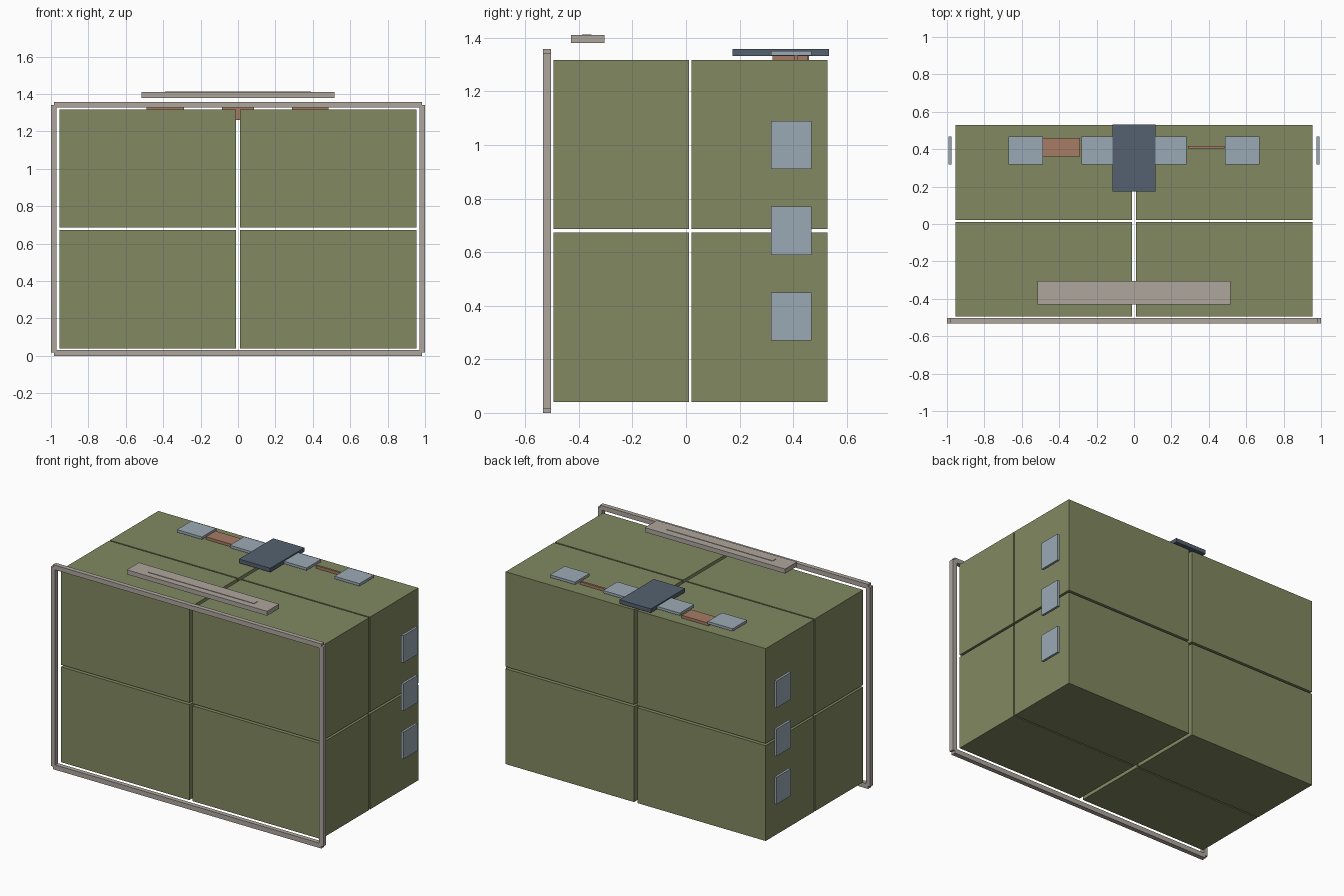
import bpy

if "Cube" in bpy.data.objects:
    bpy.data.objects.remove(bpy.data.objects["Cube"])


def material(name, rgb):
    m = bpy.data.materials.new(name)
    m.diffuse_color = (*rgb, 1.0)
    m.use_nodes = True
    m.node_tree.nodes["Principled BSDF"].inputs["Base Color"].default_value = m.diffuse_color
    return m


OLIVE = material("olive", (0.22, 0.25, 0.12))
STONE = material("stone", (0.42, 0.38, 0.34))
STEEL = material("pale_steel", (0.33, 0.40, 0.46))
COPPER = material("copper", (0.38, 0.20, 0.13))
SLATE = material("slate", (0.09, 0.12, 0.16))


def box(name, xr, yr, zr, mat):
    """Box given by its extent on each axis."""
    ranges = (xr, yr, zr)
    bpy.ops.mesh.primitive_cube_add(size=1, location=[(a + b) / 2 for a, b in ranges])
    ob = bpy.context.object
    ob.name = name
    ob.scale = [b - a for a, b in ranges]
    bpy.ops.object.transform_apply(location=False, rotation=False, scale=True)
    ob.data.materials.append(mat)
    return ob


def pair(name, xr, yr, zr, mat):
    """The same box on the right and mirrored on the left."""
    box(name + "_right", xr, yr, zr, mat)
    box(name + "_left", (-xr[1], -xr[0]), yr, zr, mat)


# Body: eight blocks separated by narrow seams
for depth, yr in (("front", (-0.494, 0.012)), ("back", (0.021, 0.528))):
    for level, zr in (("lower", (0.04, 0.673)), ("upper", (0.687, 1.317))):
        pair(f"body_block_{depth}_{level}", (0.012, 0.955), yr, zr, OLIVE)

# Front frame
FRAME_Y = (-0.533, -0.503)
pair("frame_post", (0.97, 1.0), FRAME_Y, (0.017, 1.342), STONE)
box("frame_bottom_rail", (-0.985, 0.985), FRAME_Y, (0.0, 0.032), STONE)
box("frame_top_rail", (-0.985, 0.985), FRAME_Y, (1.327, 1.358), STONE)

# Floating top bar with a thin raised strip
box("top_bar", (-0.515, 0.515), (-0.43, -0.304), (1.38, 1.41), STONE)
box("top_bar_strip", (-0.39, 0.39), (-0.388, -0.353), (1.408, 1.413), STONE)

# Pale tabs on the roof and beside both walls
TAB_Y = (0.317, 0.468)
pair("roof_tab_outer", (0.487, 0.67), TAB_Y, (1.333, 1.35), STEEL)
pair("roof_tab_inner", (0.105, 0.282), TAB_Y, (1.333, 1.35), STEEL)
for i, z in enumerate((0.36, 0.68, 1.0)):
    pair(f"side_tab_{i + 1}", (0.977, 0.993), TAB_Y, (z - 0.09, z + 0.09), STEEL)

# Copper links between the roof tabs
box("link_left", (-0.488, -0.29), (0.36, 0.46), (1.305, 1.335), COPPER)
box("link_right", (0.29, 0.485), (0.404, 0.418), (1.26, 1.335), COPPER)
box("link_center", (-0.085, 0.085), (0.323, 0.456), (1.26, 1.334), COPPER)

# Dark cover plate
box("cover_plate", (-0.115, 0.115), (0.174, 0.533), (1.332, 1.358), SLATE)
